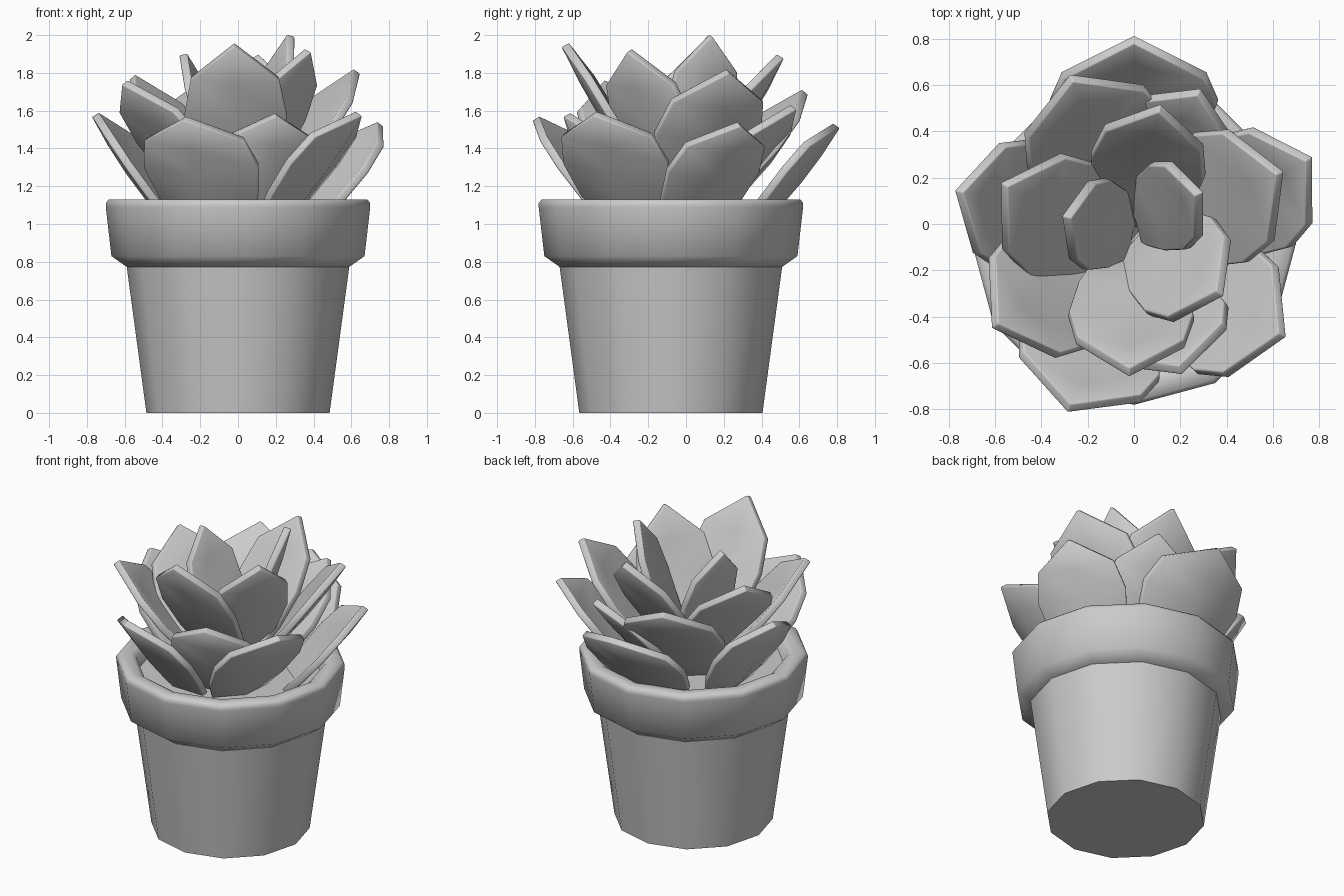
import bpy
import bmesh
from math import cos, sin, pi, radians
from mathutils import Vector

cube = bpy.data.objects.get("Cube")
if cube:
    bpy.data.objects.remove(cube)

# One plain grey for everything
grey = bpy.data.materials.new("plain_grey")
grey.use_nodes = True
grey.diffuse_color = (0.6, 0.6, 0.6, 1)
grey.node_tree.nodes["Principled BSDF"].inputs["Base Color"].default_value = (0.6, 0.6, 0.6, 1)


def finish(bm, name, angle):
    bmesh.ops.recalc_face_normals(bm, faces=bm.faces)
    mesh = bpy.data.meshes.new(name)
    bm.to_mesh(mesh)
    bm.free()
    mesh.materials.append(grey)
    obj = bpy.data.objects.new(name, mesh)
    bpy.context.collection.objects.link(obj)
    bpy.ops.object.select_all(action="DESELECT")
    obj.select_set(True)
    bpy.context.view_layer.objects.active = obj
    bpy.ops.object.shade_smooth_by_angle(angle=radians(angle))
    return obj


def turned(name, profile, sides=12, y=-0.08):
    """Sweep a (radius, height) profile round the pot axis and cap its ends."""
    bm = bmesh.new()
    rings = [[bm.verts.new((r * cos(2 * pi * i / sides), y + r * sin(2 * pi * i / sides), z))
              for i in range(sides)] for r, z in profile]
    for low, high in zip(rings, rings[1:]):
        for i in range(sides):
            j = (i + 1) % sides
            bm.faces.new((low[i], low[j], high[j], high[i]))
    bm.faces.new(rings[0])
    bm.faces.new(rings[-1])
    return finish(bm, name, 60)


# Pot
turned("pot_body", [(0.485, 0), (0.59, 0.78)])
turned("pot_rim", [(0.585, 0.77), (0.67, 0.83), (0.70, 1.09), (0.70, 1.11), (0.685, 1.13),
                   (0.61, 1.13), (0.58, 1.11), (0.55, 1.02)])
turned("soil", [(0.56, 0.98), (0.56, 1.04)])

# Leaf outline: distance along the leaf, share of the half width
OUTLINE = [(0, 0.55), (0.25, 0.86), (0.52, 1), (0.76, 0.86)]
CENTRE = Vector((0, -0.04, 0))


def leaf(name, tip, width, root, cup, shift=(0, 0)):
    """Cupped, pointed leaf; root is how far out from the middle it starts."""
    tip = Vector(tip)
    base = CENTRE.lerp(tip, root) + Vector((*shift, 0))
    base.z = 0.97 + (tip.z - 1.55) * 0.5
    along = tip - base
    across = along.cross(Vector((0, 0, 1))).normalized()
    up = across.cross(along).normalized()
    bm = bmesh.new()
    rows = []
    for t, share in OUTLINE:
        mid = base + along * t - up * 0.1 * t * (1 - t)
        half = share * width
        rows.append([bm.verts.new(mid + across * s * half + up * abs(s) * cup * half)
                     for s in (-1, 0, 1)])
    for low, high in zip(rows, rows[1:]):
        for i in (0, 1):
            bm.faces.new((low[i], low[i + 1], high[i + 1], high[i]))
    point = bm.verts.new(tip)
    for i in (0, 1):
        bm.faces.new((rows[-1][i], rows[-1][i + 1], point))
    obj = finish(bm, name, 60)
    solid = obj.modifiers.new("thickness", "SOLIDIFY")
    solid.thickness = 0.045
    solid.offset = 0
    bevel = obj.modifiers.new("soft_rim", "BEVEL")
    bevel.width = 0.008
    bevel.segments = 2
    bevel.angle_limit = radians(60)


# Leaves in three tiers: root, cup, then tip position, half width and any root shift
TIERS = {
    "outer_leaf": (0.45, 0.25, [
        ((0, 0.795, 1.52), 0.36), ((0.755, 0.28, 1.53), 0.28, (0, -0.08)),
        ((0.64, -0.48, 1.585), 0.30, (-0.09, -0.04)), ((0.2, -0.63, 1.58), 0.28),
        ((-0.28, -0.795, 1.56), 0.32), ((-0.755, 0.14, 1.58), 0.28)]),
    "middle_leaf": (0.2, 0.16, [
        ((0.63, 0.22, 1.81), 0.30), ((0.28, 0.57, 1.62), 0.27), ((-0.27, 0.63, 1.70), 0.32),
        ((-0.56, 0.17, 1.78), 0.28, (0.04, -0.13)), ((-0.60, -0.44, 1.75), 0.30),
        ((-0.02, -0.64, 1.95), 0.27)]),
    "inner_leaf": (0.08, 0.14, [
        ((0.37, -0.30, 1.92), 0.25), ((0.11, 0.50, 1.89), 0.25),
        ((-0.29, 0.03, 1.90), 0.20), ((0.28, 0.13, 2.0), 0.20, (0, 0.05))]),
}
for name, (root, cup, leaves) in TIERS.items():
    for number, (tip, width, *shift) in enumerate(leaves, 1):
        leaf(f"{name}_{number}", tip, width, root, cup, *shift)
